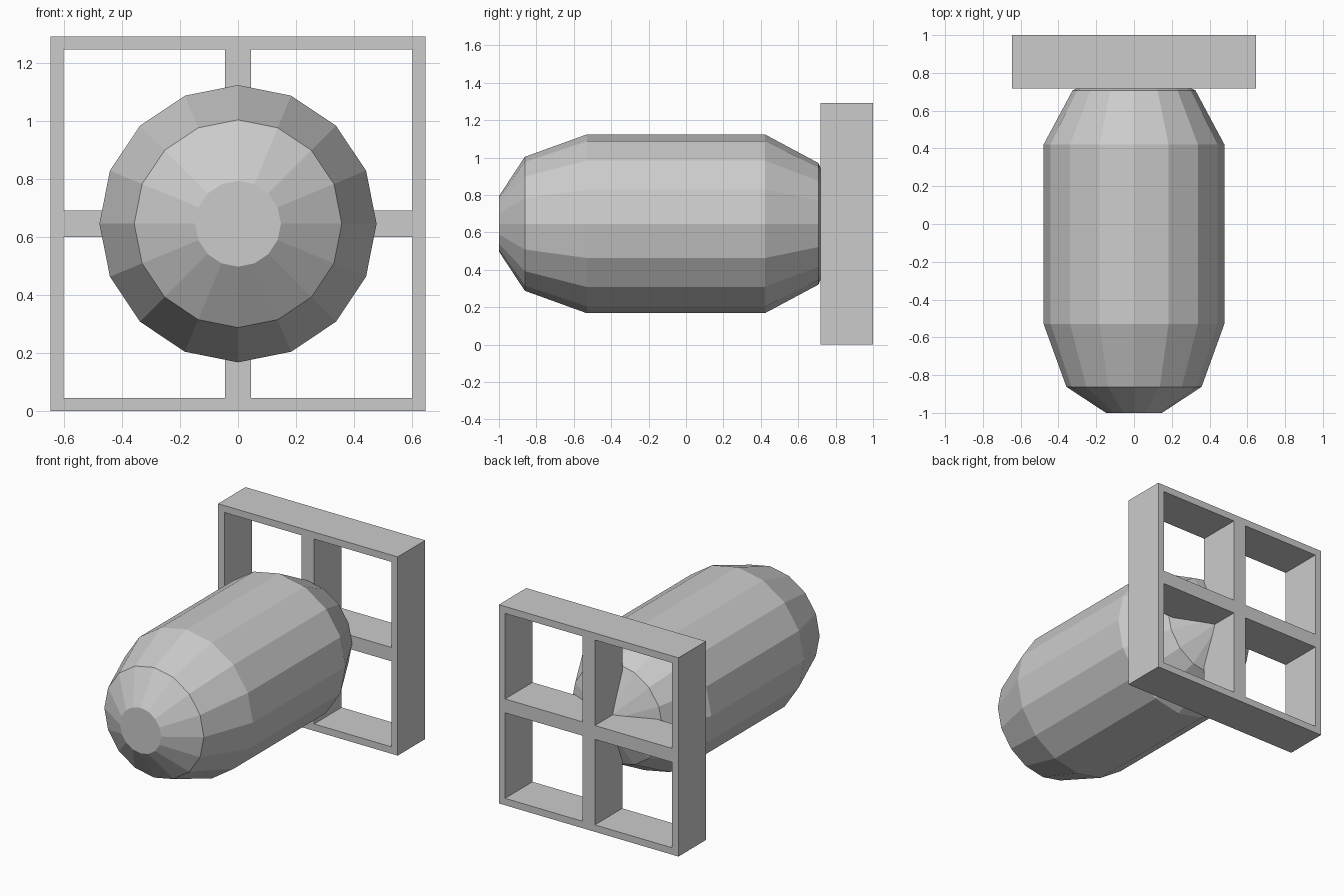
import bpy, bmesh, math

if "Cube" in bpy.data.objects:
    bpy.data.objects.remove(bpy.data.objects["Cube"])

CZ = 0.646      # height of the long axis
SIDES = 16


def finish(bm, name):
    bmesh.ops.recalc_face_normals(bm, faces=bm.faces[:])
    mesh = bpy.data.meshes.new(name)
    bm.to_mesh(mesh)
    bm.free()
    obj = bpy.data.objects.new(name, mesh)
    bpy.context.collection.objects.link(obj)
    return obj


# Body: faceted barrel along y, flat nose, pointed tail
profile = [(-1.0, 0.148), (-0.862, 0.358), (-0.53, 0.478), (0.422, 0.478), (0.708, 0.325)]
bm = bmesh.new()
rings = []
for y, r in profile:
    ring = []
    for i in range(SIDES):
        a = 2 * math.pi * i / SIDES
        ring.append(bm.verts.new((r * math.cos(a), y, CZ + r * math.sin(a))))
    rings.append(ring)
tip = bm.verts.new((0, 0.845, CZ))
bm.faces.new(rings[0])
for i in range(SIDES):
    j = (i + 1) % SIDES
    for a, b in zip(rings, rings[1:]):
        bm.faces.new((a[i], a[j], b[j], b[i]))
    bm.faces.new((rings[-1][i], rings[-1][j], tip))
finish(bm, "bomb_body")

# Tail fins: square frame with a cross, cut out of a 5 x 5 grid and extruded
steps = [-0.646, -0.601, -0.045, 0.045, 0.601, 0.646]
Y0, Y1 = 0.718, 1.0
bm = bmesh.new()
grid = [[bm.verts.new((x, Y0, CZ + z)) for z in steps] for x in steps]
for i in range(5):
    for j in range(5):
        if i in (1, 3) and j in (1, 3):
            continue    # open cell
        bm.faces.new((grid[i][j], grid[i + 1][j], grid[i + 1][j + 1], grid[i][j + 1]))
front = bm.faces[:]
res = bmesh.ops.extrude_face_region(bm, geom=front, use_keep_orig=True)
moved = [g for g in res["geom"] if isinstance(g, bmesh.types.BMVert)]
bmesh.ops.translate(bm, verts=moved, vec=(0, Y1 - Y0, 0))
finish(bm, "tail_fin_frame")
